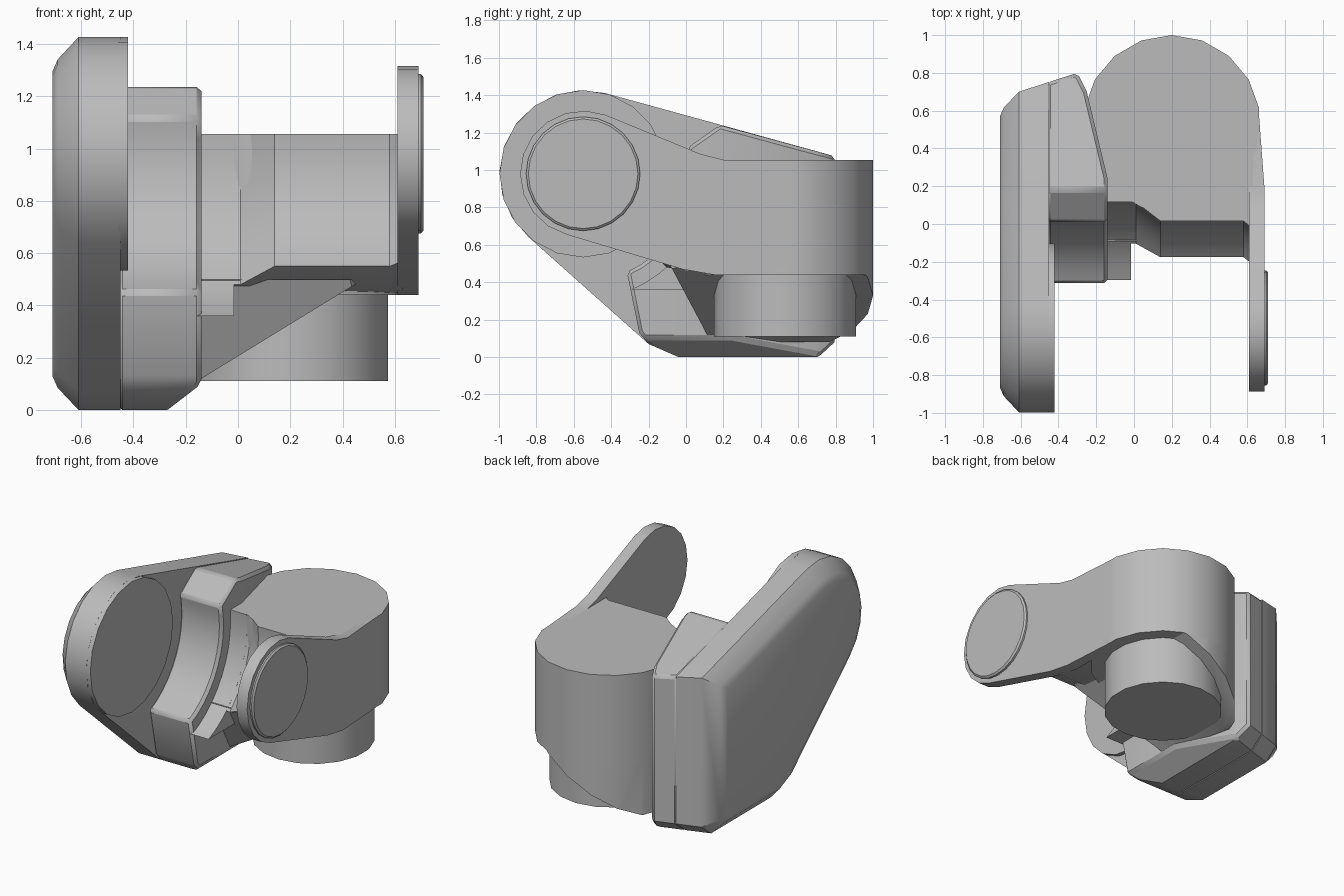
import bpy, bmesh, math
from mathutils import Vector

if "Cube" in bpy.data.objects:
    bpy.data.objects.remove(bpy.data.objects["Cube"])

grey = bpy.data.materials.new("plain_grey")
grey.use_nodes = True
COLOUR = (0.5, 0.5, 0.5, 1)
grey.diffuse_color = COLOUR
grey.node_tree.nodes["Principled BSDF"].inputs["Base Color"].default_value = COLOUR

AXLE = (-0.55, 0.98)      # y, z of the wheel axis
POST = (0.2, 0.53)        # x, y of the upright barrel


def finish(name, bm, bevel=0):
    bmesh.ops.recalc_face_normals(bm, faces=bm.faces)
    mesh = bpy.data.meshes.new(name)
    bm.to_mesh(mesh)
    bm.free()
    mesh.materials.append(grey)
    ob = bpy.data.objects.new(name, mesh)
    bpy.context.collection.objects.link(ob)
    if bevel:
        mod = ob.modifiers.new("edge", "BEVEL")
        mod.width, mod.segments = bevel, 1
        mod.limit_method, mod.angle_limit = "ANGLE", math.radians(50)
    bpy.ops.object.select_all(action="DESELECT")
    ob.select_set(True)
    bpy.context.view_layer.objects.active = ob
    bpy.ops.object.shade_smooth_by_angle(angle=math.radians(32))
    return ob


def loft(rings):
    """Skin equal rings of 3D points and cap both ends."""
    bm = bmesh.new()
    rows = [[bm.verts.new(p) for p in ring] for ring in rings]
    n = len(rows[0])
    for a, b in zip(rows, rows[1:]):
        for i in range(n):
            j = (i + 1) % n
            bm.faces.new((a[i], a[j], b[j], b[i]))
    bm.faces.new(rows[0])
    bm.faces.new(rows[-1])
    bmesh.ops.recalc_face_normals(bm, faces=bm.faces)
    return bm


def slice_off(bm, point, outward):
    """Remove everything on the outward side of a plane and close the cut."""
    cut = bmesh.ops.bisect_plane(bm, geom=bm.verts[:] + bm.edges[:] + bm.faces[:],
                                 plane_co=point, plane_no=Vector(outward).normalized(),
                                 clear_outer=True)
    edges = [e for e in cut["geom_cut"] if isinstance(e, bmesh.types.BMEdge)]
    bmesh.ops.edgeloop_fill(bm, edges=edges)


def arc(centre, r, start, end, steps):
    angles = [math.radians(start + (end - start) * i / steps) for i in range(steps + 1)]
    return [(centre[0] + r * math.cos(a), centre[1] + r * math.sin(a)) for a in angles]


def inset(poly, d):
    """Shrink a convex counter-clockwise outline by d."""
    out = []
    for i, p in enumerate(poly):
        p, a, b = Vector(p), Vector(poly[i - 1]), Vector(poly[(i + 1) % len(poly)])
        e, f = (p - a).normalized(), (b - p).normalized()
        n, m = Vector((-e.y, e.x)), Vector((-f.y, f.x))
        out.append(tuple(p + (n + m) * (d / (1 + n.dot(m)))))
    return out


def at_x(poly, x):
    """Place a side outline at x, slanting its back end outwards."""
    ring = []
    for y, z in poly:
        s = max(0, x + 0.61) * 0.323 if y > 0.45 else 0
        ring.append((x, y + s, z - (0.277 * s if z > 0.5 else 0)))
    return ring


def flat_x(poly, x):
    return [(x, y, z) for y, z in poly]


def flat_z(poly, z):
    return [(x, y, z) for x, y in poly]


# Housing shell with a stepped outer bevel
under = [(-0.2, 0.07), (-0.04, 0), (0.6, 0), (0.7, 0.08), (0.7, 1.1)]
side = arc(AXLE, 0.447, 75, 229, 9) + under
finish("housing_shell", loft([
    at_x(inset(side, 0.13), -0.71), at_x(inset(side, 0.085), -0.69),
    at_x(side, -0.61), at_x(side, -0.45)]))

# Round inner face of the housing
ring = arc(AXLE, 0.447, 0, 342, 19)
finish("housing_inner_disc", loft([flat_x(ring, -0.46), flat_x(ring, -0.42)]))

# Inner block with a hollow front that clears the wheel
hollow = [(0.18, 1.24)] + arc(AXLE, 0.575, 14, -66, 10) + [(-0.25, 0.13)] + under
bm = loft([at_x(hollow, -0.46), at_x(hollow, -0.14)])
slice_off(bm, (-0.13, 0.2, 0), (0.5, 0.12, 0))
slice_off(bm, (-0.25, 0.7, 0), (0.1, 0.05, 0))
slice_off(bm, (-0.27, 0, 0), (0.1, 0, -0.13))
finish("housing_block", bm, 0.02)

# Upright barrel and the narrower foot below it
barrel = arc(POST, 0.47, 90, 430, 17)
foot = arc(POST, 0.38, 90, 430, 17)
finish("barrel", loft([flat_z(barrel, 0.44), flat_z(barrel, 1.055)]))
finish("barrel_foot", loft([flat_z(foot, 0.11), flat_z(foot, 0.6)]))

# Sloping gusset between barrel and housing
bm = bmesh.new()
plan = barrel + [(-0.14, -0.15), (0.4, -0.15)]
for z in (0.08, 0.5):
    for p in flat_z(plan, z):
        bm.verts.new(p)
hull = bmesh.ops.convex_hull(bm, input=bm.verts[:])
loose = [v for v in bm.verts if not v.link_faces]
bmesh.ops.delete(bm, geom=loose, context="VERTS")
slice_off(bm, (-0.14, 0, 0.12), (0.3, 0, -0.49))
slice_off(bm, (0, -0.1, 0.52), (0, -0.32, -0.17))
finish("gusset", bm)


def web_outline(r, low):
    """Side outline with a hollow front of radius r reaching down to height low."""
    top = math.degrees(math.asin((1.055 - AXLE[1]) / r))
    bottom = math.degrees(math.asin((low - AXLE[1]) / r))
    return arc(AXLE, r, top, bottom, 10)


# Neck beside the block, and the web that joins barrel to arm
neck = web_outline(0.67, 0.36) + [(0.4, 0.36), (0.4, 1.055)]
finish("neck", loft([flat_x(neck, -0.2), flat_x(neck, -0.015)]))
rings = []
for x, r, low in ((-0.1, 0.67, 0.48), (0.01, 0.67, 0.48), (0.14, 0.57, 0.55),
                  (0.58, 0.57, 0.55), (0.63, 0.53, 0.57)):
    rings.append(flat_x(web_outline(r, low) + [(0, 0.46), (0.5, 0.44), (0.5, 1.055)], x))
finish("web", loft(rings))

# Side arm with its rounded end
arm = arc(AXLE, 0.337, 69, 255, 10) + [(-0.02, 0.47), (0.15, 0.44), (0.6, 0.44),
                                       (0.6, 1.055), (0.2, 1.055), (0.08, 1.085)]
outer = [(0.66 if y > 0.5 else 0.69, y, z) for y, z in arm]
finish("arm", loft([flat_x(arm, 0.61), outer]))

# Round cap on the arm end
cap = [flat_x(arc(AXLE, r, 0, 345, 23), x)
       for r, x in ((0.305, 0.68), (0.305, 0.7), (0.293, 0.71))]
finish("arm_cap", loft(cap))
